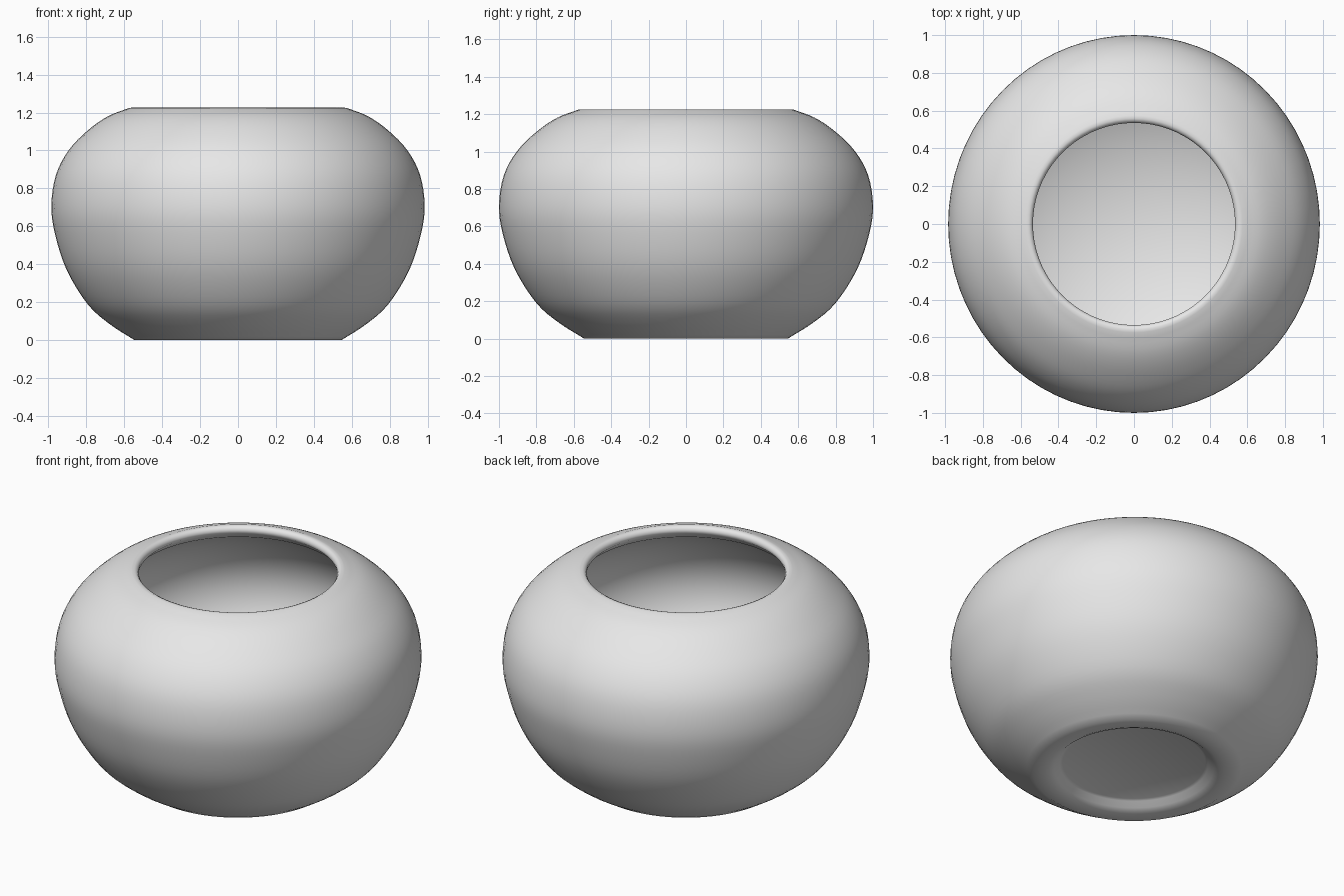
import bpy, bmesh, math
from mathutils import Vector

cube = bpy.data.objects.get("Cube")
if cube:
    bpy.data.objects.remove(cube, do_unlink=True)

SEGMENTS = 72


def smooth_path(points, steps=4):
    """Catmull-Rom curve through (radius, height) points."""
    pts = [Vector(p) for p in points]
    pts = [2 * pts[0] - pts[1]] + pts + [2 * pts[-1] - pts[-2]]
    path = []
    for a, b, c, d in zip(pts, pts[1:], pts[2:], pts[3:]):
        for i in range(steps):
            t = i / steps
            path.append(0.5 * (2 * b + (c - a) * t + (2 * a - 5 * b + 4 * c - d) * t**2
                               + (3 * b - a - 3 * c + d) * t**3))
    return path + [pts[-2]]


# Recessed underside and foot ring
underside = [Vector(p) for p in [(0, 0.047), (0.385, 0.047), (0.4, 0.04), (0.43, 0.015),
                                 (0.46, 0.002), (0.49, 0)]]

# Rounded outer wall
wall = smooth_path([(0.545, 0), (0.68, 0.085), (0.8, 0.19), (0.915, 0.37), (0.98, 0.56),
                    (1.0, 0.71), (0.975, 0.87), (0.905, 1.0), (0.8, 1.105),
                    (0.69, 1.18), (0.575, 1.224)])

# Rolled lip around the opening
lip = [Vector(p) for p in [(0.558, 1.226), (0.544, 1.22), (0.535, 1.205), (0.537, 1.188),
                           (0.55, 1.175)]]

# Hollow bowl inside, ending on the axis
start = math.asin(0.58 / 0.93)
inside = []
for i in range(25):
    a = start + (math.pi - start) * i / 24
    height = 0.57 if a < math.pi / 2 else 0.6
    inside.append(Vector((0.93 * math.sin(a), 0.7 + height * math.cos(a))))
inside[-1].x = 0

# Spin the profile into a closed vessel
bm = bmesh.new()
verts = [bm.verts.new((0, -p.x, p.y)) for p in underside + wall + lip + inside]
edges = [bm.edges.new(pair) for pair in zip(verts, verts[1:])]
bmesh.ops.spin(bm, geom=verts + edges, cent=(0, 0, 0), axis=(0, 0, 1),
               angle=math.tau, steps=SEGMENTS, use_merge=False)
bmesh.ops.remove_doubles(bm, verts=bm.verts, dist=0.0005)
bmesh.ops.recalc_face_normals(bm, faces=bm.faces)

# The belly is slightly narrower across x
for v in bm.verts:
    bulge = max(0, (v.co.xy.length - 0.55) / 0.45)
    v.co.x *= 1 - 0.016 * min(1, bulge)

mesh = bpy.data.meshes.new("round_bowl")
bm.to_mesh(mesh)
bm.free()
bowl = bpy.data.objects.new("round_bowl", mesh)
bpy.context.collection.objects.link(bowl)

# Plain grey material
grey = bpy.data.materials.new("light_grey")
grey.use_nodes = True
colour = (0.8, 0.8, 0.8, 1)
grey.diffuse_color = colour
grey.node_tree.nodes["Principled BSDF"].inputs["Base Color"].default_value = colour
mesh.materials.append(grey)

# Smooth shading with a crisp foot edge
bpy.ops.object.select_all(action="DESELECT")
bowl.select_set(True)
bpy.context.view_layer.objects.active = bowl
bpy.ops.object.shade_smooth_by_angle(angle=math.radians(40))
